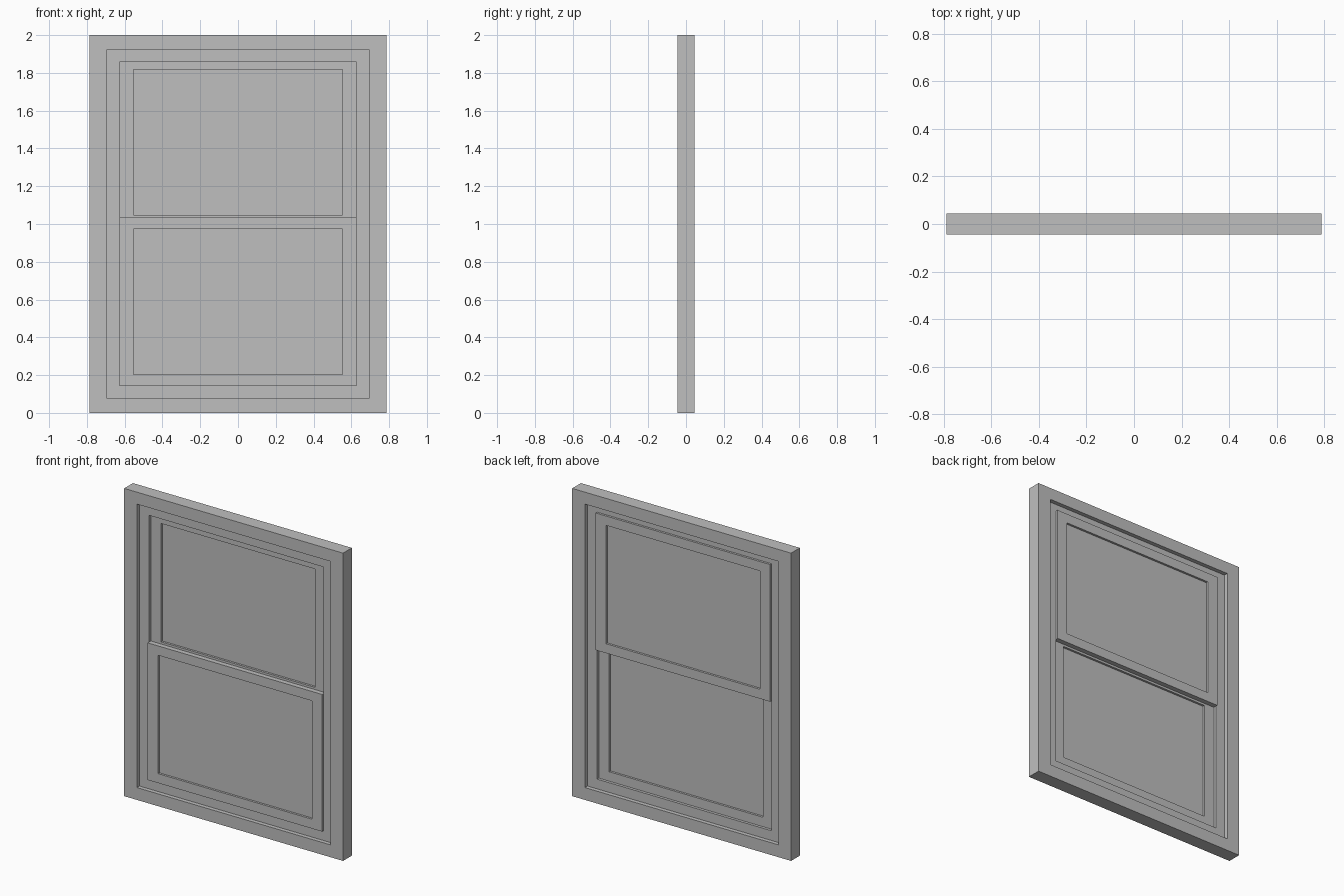
import bpy

cube = bpy.data.objects.get("Cube")
if cube:
    bpy.data.objects.remove(cube, do_unlink=True)

FRONT = -0.045            # y of the frame's front face
SASH_X, PANE_X = 0.627, 0.553
RAIL = 0.061              # height of the sash rails
SASH_H = 0.891

grey = bpy.data.materials.new("plain grey")
grey.use_nodes = True
colour = (0.52, 0.52, 0.52, 1)
grey.diffuse_color = colour
grey.node_tree.nodes["Principled BSDF"].inputs["Base Color"].default_value = colour


def make_object(name, verts, faces):
    mesh = bpy.data.meshes.new(name)
    mesh.from_pydata(verts, [], faces)
    mesh.materials.append(grey)
    obj = bpy.data.objects.new(name, mesh)
    bpy.context.collection.objects.link(obj)
    return obj


def rectangle(half_x, low, high, y):
    return [(-half_x, y, low), (half_x, y, low), (half_x, y, high), (-half_x, y, high)]


def ring(name, outer, inner, near, far):
    """Rectangular frame; outer and inner are (half width, bottom, top)."""
    verts = []
    for y in (near, far):
        verts += rectangle(*outer, y) + rectangle(*inner, y)
    faces = []
    for i in range(4):
        j = (i + 1) % 4
        faces += [(i, j, j + 4, i + 4),              # front
                  (i + 8, i + 12, j + 12, j + 8),    # back
                  (i, i + 8, j + 8, j),              # outside
                  (i + 4, j + 4, j + 12, i + 12)]    # inside
    return make_object(name, verts, faces)


def pane(name, half_x, low, high, near, far):
    verts = rectangle(half_x, low, high, near) + rectangle(half_x, low, high, far)
    faces = [(0, 1, 2, 3), (7, 6, 5, 4)]
    faces += [(i, i + 4, (i + 1) % 4 + 4, (i + 1) % 4) for i in range(4)]
    return make_object(name, verts, faces)


# Outer casing and the recessed stop inside it
opening = (0.695, 0.08, 1.922)
ring("window_frame", (0.787, 0, 2), opening, FRONT, -FRONT)
ring("window_stop", opening, (SASH_X, 0.143, 1.857), -0.018, 0.018)

# Two sliding sashes, lower one in front, each with its pane
for name, bottom, near, far in (("lower", 0.143, -0.032, 0),
                                ("upper", 0.987, 0, 0.032)):
    top = bottom + SASH_H
    hole = (PANE_X, bottom + RAIL, top - RAIL)
    ring(name + "_sash", (SASH_X, bottom, top), hole, near, far)
    middle = (near + far) / 2
    pane(name + "_pane", *hole, middle - 0.002, middle + 0.002)
